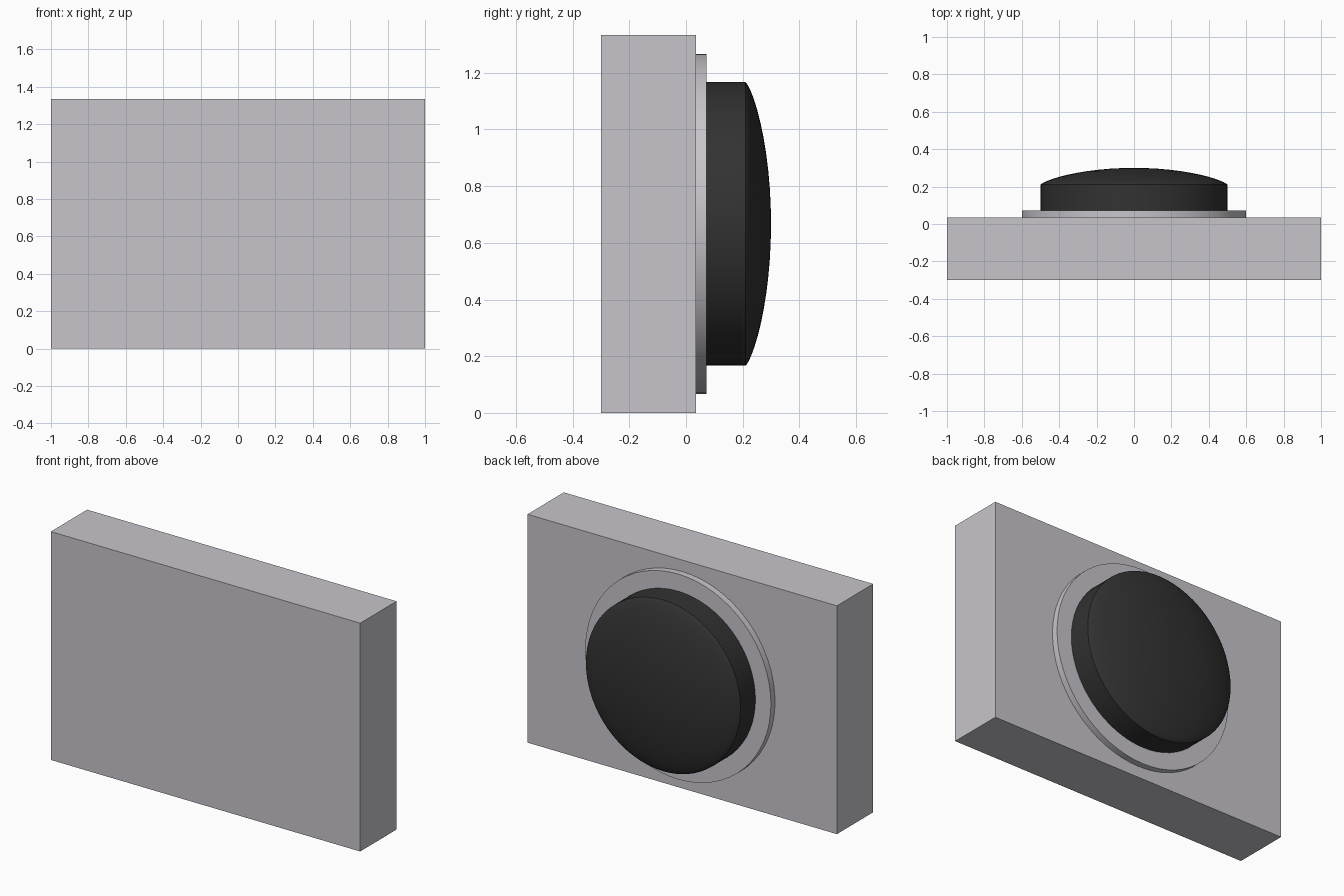
import bpy, bmesh, math
from mathutils import Matrix, Vector

default = bpy.data.objects.get("Cube")
if default:
    bpy.data.objects.remove(default, do_unlink=True)

CENTRE_Z = 0.667
SEGMENTS = 64


def make_material(name, rgb, roughness):
    mat = bpy.data.materials.new(name)
    mat.use_nodes = True
    mat.diffuse_color = (*rgb, 1)
    bsdf = mat.node_tree.nodes["Principled BSDF"]
    bsdf.inputs["Base Color"].default_value = (*rgb, 1)
    bsdf.inputs["Roughness"].default_value = roughness
    return mat


def finish(name, bm, mat):
    bmesh.ops.recalc_face_normals(bm, faces=bm.faces)
    mesh = bpy.data.meshes.new(name)
    bm.to_mesh(mesh)
    bm.free()
    mesh.materials.append(mat)
    obj = bpy.data.objects.new(name, mesh)
    bpy.context.collection.objects.link(obj)
    return obj


def lathe(name, profile, mat):
    """Spin (radius, y) points about the y axis, at the plate's centre height."""
    bm = bmesh.new()
    verts = [bm.verts.new((r, y, CENTRE_Z)) for r, y in profile]
    edges = [bm.edges.new(pair) for pair in zip(verts, verts[1:])]
    bmesh.ops.spin(bm, geom=verts + edges, cent=(0, 0, CENTRE_Z), axis=(0, 1, 0),
                   angle=math.tau, steps=SEGMENTS, use_merge=True)
    bmesh.ops.remove_doubles(bm, verts=bm.verts, dist=1e-5)
    obj = finish(name, bm, mat)
    bpy.ops.object.select_all(action="DESELECT")
    obj.select_set(True)
    bpy.context.view_layer.objects.active = obj
    bpy.ops.object.shade_smooth_by_angle(angle=math.radians(25))
    return obj


grey = make_material("light grey", (0.58, 0.56, 0.60), 0.5)
black = make_material("soft black", (0.032, 0.032, 0.032), 0.5)

# Rectangular backing block
bm = bmesh.new()
bmesh.ops.create_cube(bm, size=1)
bmesh.ops.transform(bm, verts=bm.verts,
                    matrix=Matrix.Translation(Vector((0, -0.1325, CENTRE_Z)))
                    @ Matrix.Diagonal((2, 0.335, 1.334, 1)))
finish("backing_block", bm, grey)

# Thin round collar on the back face
lathe("collar", [(0, 0.03), (0.6, 0.03), (0.6, 0.073), (0, 0.073)], grey)

# Round button with a straight side and a gently domed cap
dome = []
for i in range(13):
    t = math.cos(i / 12 * math.pi / 2) if i < 12 else 0
    dome.append((0.5 * t, 0.21 + 0.09 * (1 - t * t) ** 0.75))
lathe("button", [(0, 0.07), (0.5, 0.07)] + dome, black)
